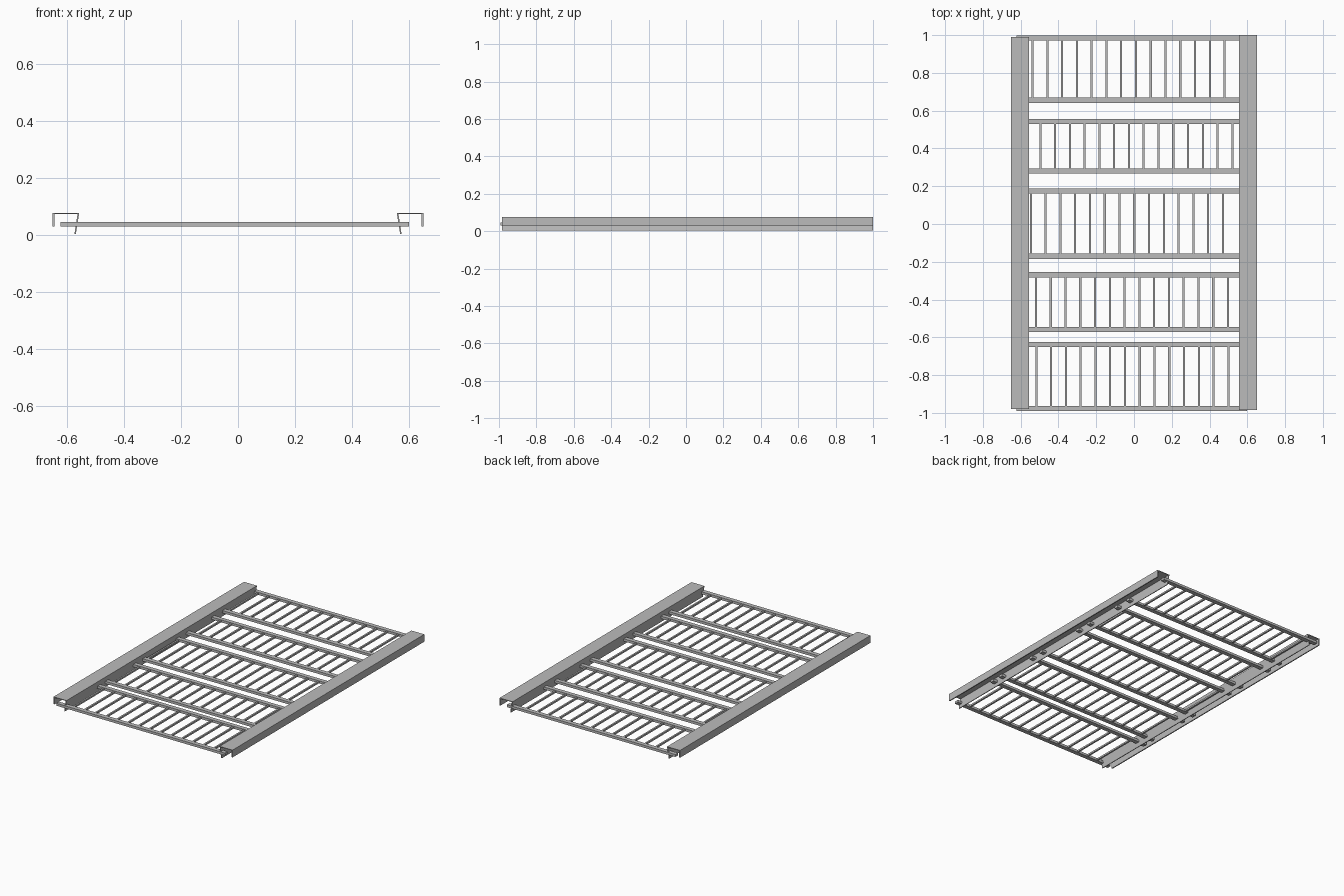
import bpy
import bmesh

cube = bpy.data.objects.get("Cube")
if cube:
    bpy.data.objects.remove(cube, do_unlink=True)

steel = bpy.data.materials.new("grey steel")
steel.use_nodes = True
steel.diffuse_color = (0.5, 0.5, 0.5, 1)
steel.node_tree.nodes["Principled BSDF"].inputs["Base Color"].default_value = (0.5, 0.5, 0.5, 1)


def finish(name, bm):
    bmesh.ops.recalc_face_normals(bm, faces=bm.faces)
    mesh = bpy.data.meshes.new(name)
    bm.to_mesh(mesh)
    bm.free()
    mesh.materials.append(steel)
    obj = bpy.data.objects.new(name, mesh)
    bpy.context.collection.objects.link(obj)
    return obj


def box(bm, x0, x1, y0, y1, z0, z1):
    for v in bmesh.ops.create_cube(bm, size=1)["verts"]:
        v.co.x = x0 if v.co.x < 0 else x1
        v.co.y = y0 if v.co.y < 0 else y1
        v.co.z = z0 if v.co.z < 0 else z1


# Folded side rail: leaning inner web, flat top, short outer flange
PROFILE = [(0.568, 0.003), (0.556, 0.077), (0.650, 0.077), (0.650, 0.029),
           (0.643, 0.029), (0.643, 0.073), (0.562, 0.073), (0.573, 0.003)]


def side_rail(name, side, y0, y1):
    bm = bmesh.new()
    face = bm.faces.new([bm.verts.new((side * x, y0, z)) for x, z in PROFILE])
    ext = bmesh.ops.extrude_face_region(bm, geom=[face], use_keep_orig=True)
    verts = [g for g in ext["geom"] if isinstance(g, bmesh.types.BMVert)]
    bmesh.ops.translate(bm, verts=verts, vec=(0, y1 - y0, 0))
    finish(name, bm)


side_rail("left_side_rail", 1, -0.985, 1.0)
side_rail("right_side_rail", -1, -0.98, 0.99)

# Grating sections: front bar y, back bar y, first rung x
SECTIONS = [(-0.977, -0.638, -0.517), (-0.558, -0.268, -0.519), (-0.171, 0.175, -0.546),
            (0.281, 0.543, -0.496), (0.655, 0.985, -0.537)]
BAR, RUNG, PITCH, RUNGS = 0.014, 0.0055, 0.0782, 14

for i, (front, back, first) in enumerate(SECTIONS, 1):
    # Cross bars pass through the rail webs
    for label, y in (("front", front), ("back", back)):
        bm = bmesh.new()
        box(bm, -0.622, 0.598, y - BAR, y + BAR, 0.03, 0.046)
        finish(f"section_{i}_{label}_bar", bm)

    # Thin rungs between the two bars
    bm = bmesh.new()
    for n in range(RUNGS):
        x = first + n * PITCH
        box(bm, x - RUNG, x + RUNG, front + BAR, back - BAR, 0.032, 0.043)
    finish(f"section_{i}_rungs", bm)
